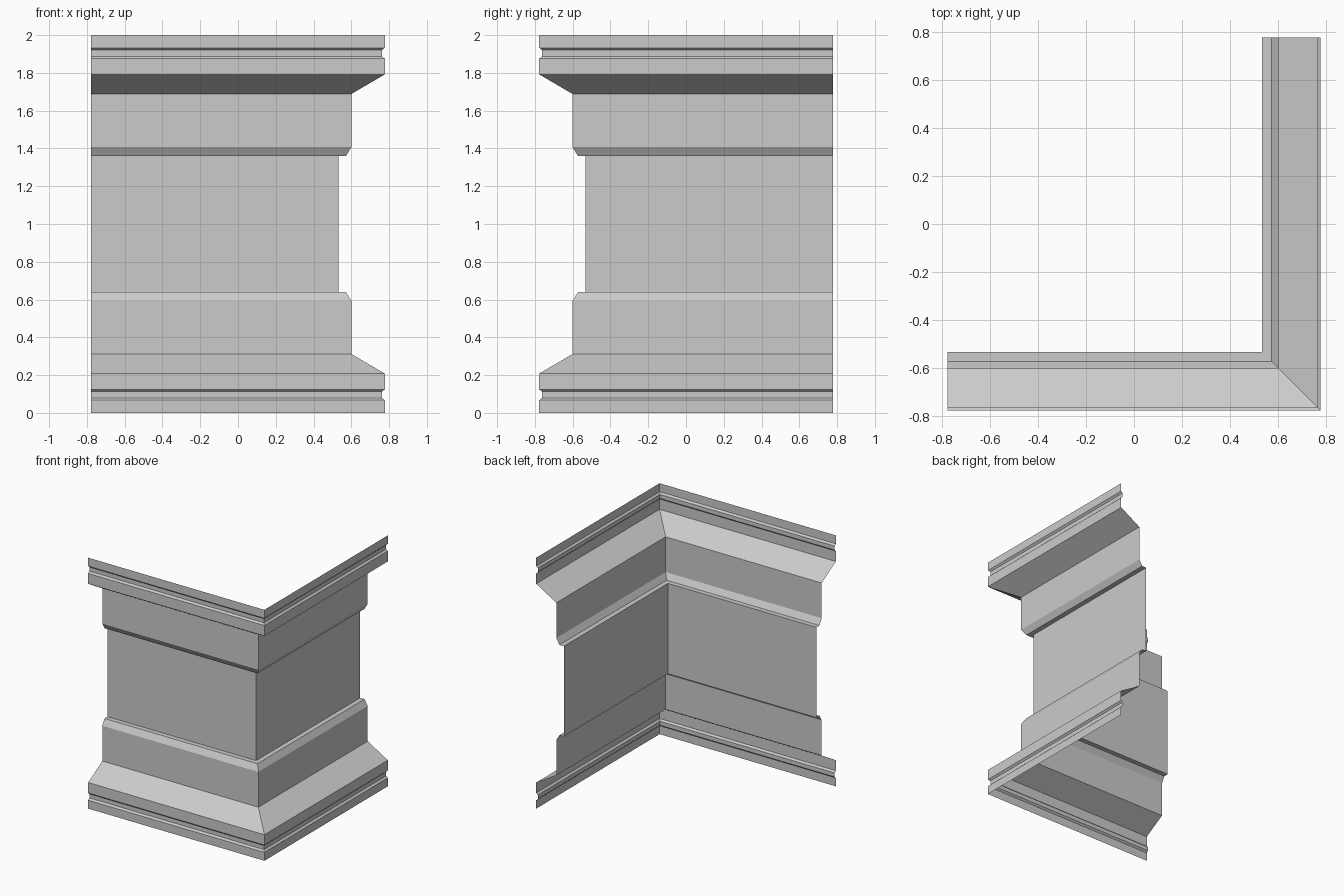
import bpy, bmesh

if "Cube" in bpy.data.objects:
    bpy.data.objects.remove(bpy.data.objects["Cube"])

END = 0.777  # half-width of the footprint, where both walls stop

# Lower half of the moulding profile: (distance from centre, height)
lower = [(0.777, 0), (0.777, 0.067), (0.763, 0.080), (0.763, 0.112),
         (0.777, 0.125), (0.777, 0.208), (0.600, 0.312), (0.600, 0.593),
         (0.572, 0.640), (0.533, 0.640)]
# The upper half mirrors the lower one about mid height
profile = lower + [(d, 2 - z) for d, z in reversed(lower)]

# Sweep the profile along an L path with a mitred corner at front right
bm = bmesh.new()
rows = [[bm.verts.new(p) for p in ((-END, -d, z), (d, -d, z), (d, END, z))]
        for d, z in profile]
for low, high in zip(rows, rows[1:]):
    for i in range(2):
        bm.faces.new((low[i], low[i + 1], high[i + 1], high[i]))

mesh = bpy.data.meshes.new("corner_pedestal_moulding")
bm.to_mesh(mesh)
bm.free()
wall = bpy.data.objects.new("corner_pedestal_moulding", mesh)
bpy.context.collection.objects.link(wall)
